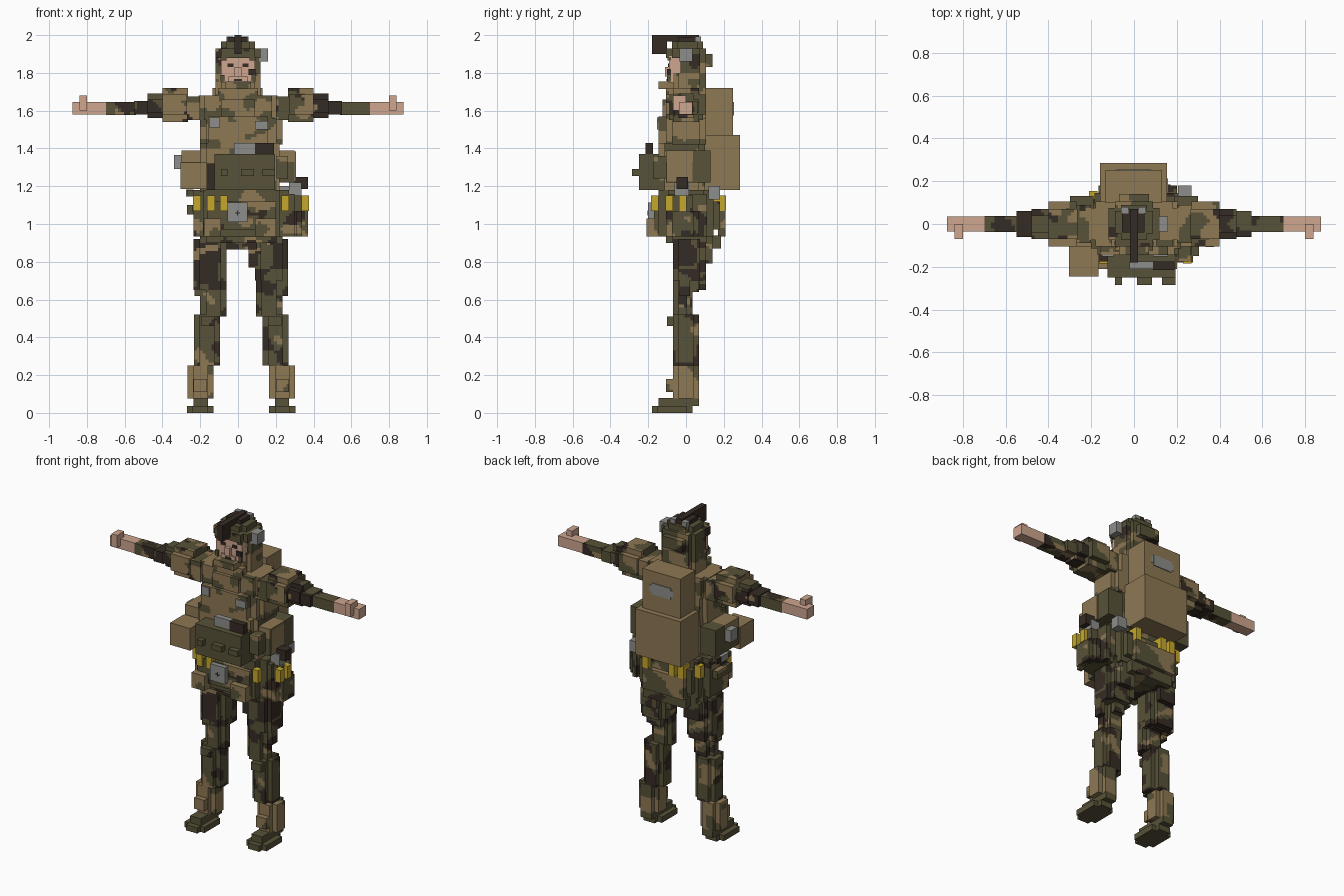
import bpy, bmesh
from mathutils import Vector, noise

if "Cube" in bpy.data.objects:
    bpy.data.objects.remove(bpy.data.objects["Cube"])

# Flat colours
COLOURS = {"olive": (0.096, 0.084, 0.040), "tan": (0.268, 0.188, 0.088),
           "dark_brown": (0.036, 0.024, 0.017), "skin": (0.620, 0.380, 0.275),
           "yellow": (0.560, 0.390, 0.027), "grey": (0.268, 0.268, 0.258)}
NAMES = list(COLOURS)
MATS = []
for name, rgb in COLOURS.items():
    m = bpy.data.materials.new(name)
    m.use_nodes = True
    m.diffuse_color = (*rgb, 1)
    bsdf = m.node_tree.nodes["Principled BSDF"]
    bsdf.inputs["Base Color"].default_value = (*rgb, 1)
    bsdf.inputs["Roughness"].default_value = 0.9
    MATS.append(m)

CELL = 0.0155


def camo(base, patch, level=0.15, second=None, level2=0.3):
    """Blotches of one or two colours over a base, chosen by position."""
    def rule(p):
        if noise.noise(Vector((p.x * 9, p.y * 9, p.z * 11))) > level:
            return patch
        if second and noise.noise(Vector((p.x * 8 + 31, p.y * 8 + 7, p.z * 13))) > level2:
            return second
        return base
    return rule


UNIFORM = camo("olive", "dark_brown", 0.13, "tan", 0.33)
DARK_UNIFORM = camo("dark_brown", "olive", 0.08, "tan", 0.40)
VEST = camo("tan", "olive", 0.20)
BELT = camo("olive", "dark_brown", 0.32, "tan", 0.28)
BOOT = camo("tan", "olive", 0.28)
HELMET = camo("olive", "tan", 0.25, "dark_brown", 0.22)


def add_box(bm, b, paint):
    lo, hi = Vector(b[0::2]), Vector(b[1::2])
    size = hi - lo
    for axis in range(3):
        u, v = (axis + 1) % 3, (axis + 2) % 3
        nu, nv = [max(1, round(size[k] / CELL)) if callable(paint) else 1 for k in (u, v)]
        for end in (0, 1):
            def corner(i, j):
                p = Vector((0, 0, 0))
                p[axis] = hi[axis] if end else lo[axis]
                p[u] = lo[u] + size[u] * i / nu
                p[v] = lo[v] + size[v] * j / nv
                return bm.verts.new(p)
            grid = [[corner(i, j) for j in range(nv + 1)] for i in range(nu + 1)]
            for i in range(nu):
                for j in range(nv):
                    q = [grid[i][j], grid[i + 1][j], grid[i + 1][j + 1], grid[i][j + 1]]
                    f = bm.faces.new(q if end else q[::-1])
                    c = f.calc_center_median()
                    f.material_index = NAMES.index(paint(c) if callable(paint) else paint)


def stepped(x0, x1, y0, y1, z0, z1, d=0.03):
    """Two crossing boxes, giving an upright block with notched corners."""
    return (x0, x1, y0 + d, y1 - d, z0, z1), (x0 + d, x1 - d, y0, y1, z0, z1)


def part(name, paint, *boxes):
    """One object from boxes given as x0, x1, y0, y1, z0, z1."""
    mesh = bpy.data.meshes.new(name)
    total = bmesh.new()
    for b in boxes:
        bm = bmesh.new()
        add_box(bm, b, paint)
        bmesh.ops.remove_doubles(bm, verts=bm.verts, dist=1e-5)
        tmp = bpy.data.meshes.new("tmp")
        bm.to_mesh(tmp)
        bm.free()
        total.from_mesh(tmp)
        bpy.data.meshes.remove(tmp)
    total.to_mesh(mesh)
    total.free()
    for m in MATS:
        mesh.materials.append(m)
    bpy.context.collection.objects.link(bpy.data.objects.new(name, mesh))


def pair(name, paint, *boxes, centre=0.0):
    """The same part on both sides of the plane x = centre."""
    part("left_" + name, paint, *boxes)
    c = 2 * centre
    part("right_" + name, paint, *[(c - b[1], c - b[0], *b[2:]) for b in boxes])


# Thighs, each with its own stance
part("right_thigh", lambda p: (DARK_UNIFORM if p.y < 0.02 and p.z > 0.64 else UNIFORM)(p),
     *stepped(-0.235, -0.06, -0.07, 0.105, 0.65, 0.92), (-0.19, -0.08, 0.105, 0.14, 0.79, 0.90))
part("left_thigh", lambda p: (DARK_UNIFORM if p.y < 0.06 and p.z > 0.77 else UNIFORM)(p),
     *stepped(0.09, 0.265, -0.07, 0.105, 0.70, 0.92),
     (0.055, 0.09, -0.035, 0.07, 0.77, 0.92), (0.11, 0.22, 0.105, 0.14, 0.79, 0.90))

# Lower legs, stepped from knee to ankle
MID = 0.0175
pair("knee", UNIFORM, *stepped(0.095, 0.235, -0.07, 0.035, 0.51, 0.70),
     (0.235, 0.265, -0.035, 0.02, 0.62, 0.70), (0.13, 0.20, 0.03, 0.07, 0.64, 0.70), centre=MID)
pair("shin", UNIFORM, *stepped(0.13, 0.268, -0.07, 0.07, 0.25, 0.52),
     (0.16, 0.23, -0.10, -0.07, 0.46, 0.51), centre=MID)
pair("boot", BOOT, *stepped(0.165, 0.302, -0.07, 0.07, 0.075, 0.25),
     (0.20, 0.27, -0.105, -0.07, 0.11, 0.18), centre=MID)
pair("foot", "olive", *stepped(0.165, 0.305, -0.18, 0.035, 0, 0.036),
     (0.195, 0.27, -0.145, 0.07, 0.036, 0.08), centre=MID)

# Hips and seat
part("hips", UNIFORM, *stepped(-0.20, 0.235, -0.105, 0.14, 0.90, 0.98),
     (-0.06, 0.10, -0.07, 0.10, 0.865, 0.91), (-0.13, 0.17, 0.08, 0.185, 0.87, 0.94))

# Belt skirt with stepped pouches
part("belt", BELT, *stepped(-0.235, 0.27, -0.145, 0.145, 0.935, 1.18, 0.05),
     (-0.165, 0.20, -0.17, 0.18, 0.97, 1.12), (-0.27, -0.23, -0.07, 0.07, 1.05, 1.10),
     (-0.27, -0.23, -0.07, 0.07, 1.15, 1.18), (0.27, 0.30, -0.09, 0.11, 0.935, 1.16))
part("belt_pouches", camo("olive", "tan", 0.0), (-0.13, 0.16, 0.17, 0.21, 0.935, 1.07),
     (-0.18, -0.09, -0.21, -0.14, 0.935, 1.03), (0.09, 0.20, -0.21, -0.14, 0.935, 1.03))
part("holster", BELT, *stepped(0.28, 0.37, -0.105, 0.07, 0.935, 1.07), (0.30, 0.35, -0.07, 0.035, 1.07, 1.15))
part("sidearm", "dark_brown", (0.30, 0.37, -0.05, 0.01, 1.185, 1.25))
part("sidearm_frame", "grey", (0.27, 0.335, -0.06, 0.015, 1.11, 1.22), (0.205, 0.27, 0.12, 0.18, 1.13, 1.20),
     (-0.275, -0.235, -0.035, 0.035, 1.145, 1.183))
cartridges = [(x, -0.165) for x in (-0.143, -0.075, 0.25)] + [(-0.217, -0.10), (-0.19, 0.135)]
cartridges += [(x, y) for x in (-0.11, -0.045, 0.14) for y in (0.16, 0.192)]
cartridges += [(0.355, -0.088), (0.355, -0.018)]
part("belt_cartridges", "yellow",
     *[(x - 0.02, x + 0.02, y - 0.02, y + 0.02, 1.07, 1.15) for x, y in cartridges])
part("buckle", "grey", (-0.055, 0.05, -0.20, -0.15, 1.01, 1.115))
part("buckle_mark", "dark_brown", (-0.016, 0.011, -0.203, -0.198, 1.055, 1.062),
     (-0.006, 0.001, -0.204, -0.198, 1.045, 1.072))

# Torso
part("abdomen", VEST, *stepped(-0.20, 0.22, -0.145, 0.10, 1.17, 1.43))
part("chest", VEST, *stepped(-0.20, 0.235, -0.105, 0.105, 1.42, 1.56), (-0.16, 0.16, -0.145, -0.10, 1.40, 1.57),
     *stepped(-0.21, 0.21, -0.105, 0.105, 1.55, 1.68), (-0.09, 0.09, -0.125, -0.10, 1.55, 1.66))
part("chest_patches", "grey", (-0.15, -0.095, -0.153, -0.144, 1.51, 1.565), (0.09, 0.16, -0.153, -0.144, 1.50, 1.545))

# Front panel and pouches
part("front_panel", "olive", (-0.125, 0.195, -0.25, -0.14, 1.18, 1.37),
     (-0.09, -0.055, -0.285, -0.25, 1.255, 1.29), (0.015, 0.085, -0.285, -0.25, 1.255, 1.29),
     (0.13, 0.195, -0.285, -0.25, 1.255, 1.29))
part("panel_strap", "dark_brown", (0.09, 0.19, -0.215, -0.175, 1.368, 1.43),
     (-0.165, -0.125, -0.175, -0.14, 1.18, 1.32))
part("panel_radio", "grey", (-0.02, 0.09, -0.21, -0.175, 1.365, 1.43))
part("right_front_pouch", "tan", (-0.305, -0.165, -0.245, -0.105, 1.185, 1.325))
pair("side_pouch", lambda p: "tan" if p.y < 0.035 and p.z > 1.325 else "olive",
     (0.19, 0.30, -0.105, 0.13, 1.22, 1.39))
part("left_side_flap", "tan", (0.20, 0.307, -0.10, 0.035, 1.225, 1.385))
part("left_front_pouch", BELT, (0.205, 0.265, -0.175, -0.105, 1.24, 1.36))
part("side_radio", "grey", (-0.34, -0.30, -0.03, 0.035, 1.29, 1.365))

# Backpack
part("backpack_lower", "tan", (-0.16, 0.155, 0.09, 0.285, 1.18, 1.47))
part("backpack_upper", "tan", (-0.135, 0.13, 0.10, 0.25, 1.46, 1.72))
part("backpack_patch", "grey", (-0.07, 0.065, 0.249, 0.255, 1.575, 1.645),
     (-0.085, 0.08, 0.249, 0.254, 1.59, 1.63))

# Arms held straight out
pair("shoulder", camo("olive", "tan", 0.0, "dark_brown", 0.22),
     (0.20, 0.27, -0.09, 0.09, 1.55, 1.675), (0.27, 0.40, -0.105, 0.105, 1.58, 1.685),
     (0.265, 0.40, -0.07, 0.07, 1.54, 1.72))
pair("upper_arm", DARK_UNIFORM, (0.39, 0.48, -0.07, 0.07, 1.59, 1.66), (0.39, 0.48, -0.04, 0.04, 1.56, 1.69),
     (0.48, 0.55, -0.06, 0.06, 1.58, 1.65))
pair("forearm", UNIFORM, (0.54, 0.70, -0.037, 0.037, 1.577, 1.645))
pair("hand", "skin", (0.695, 0.875, -0.036, 0.035, 1.58, 1.645), (0.80, 0.84, -0.07, 0.0, 1.60, 1.68))

# Neck scarf and head
part("scarf", VEST, *stepped(-0.12, 0.12, -0.07, 0.105, 1.67, 1.80), (-0.105, 0.105, -0.105, -0.06, 1.66, 1.72),
     (-0.07, 0.07, -0.145, -0.07, 1.715, 1.755))
part("face", "skin", (-0.09, 0.09, -0.09, 0.03, 1.75, 1.89), (-0.018, 0.018, -0.11, -0.09, 1.78, 1.83),
     (-0.05, 0.05, -0.10, -0.09, 1.752, 1.78))
part("eyes_and_mouth", "dark_brown", (-0.055, -0.025, -0.096, -0.089, 1.832, 1.85),
     (0.025, 0.055, -0.096, -0.089, 1.832, 1.85), (-0.02, 0.02, -0.104, -0.099, 1.757, 1.768),
     (0.055, 0.092, -0.10, -0.08, 1.79, 1.82))
part("cheek_guards", "olive", (-0.092, -0.072, -0.098, -0.08, 1.755, 1.79), (0.072, 0.092, -0.098, -0.08, 1.755, 1.79),
     (-0.092, -0.06, -0.098, -0.08, 1.865, 1.885), (0.06, 0.092, -0.098, -0.08, 1.865, 1.885))
part("helmet", HELMET, *stepped(-0.12, 0.12, -0.06, 0.105, 1.79, 1.93), *stepped(-0.12, 0.12, -0.105, 0.105, 1.88, 1.93),
     (-0.07, 0.07, -0.06, 0.14, 1.83, 1.90), *stepped(-0.09, 0.09, -0.075, 0.09, 1.92, 1.965))
part("helmet_crest", "dark_brown", (-0.055, 0.05, -0.04, 0.07, 1.96, 1.99),
     (-0.018, 0.018, -0.105, 0.07, 1.965, 2.0), (-0.018, 0.018, -0.18, -0.10, 1.90, 2.0))
part("helmet_fittings", "grey", (0.11, 0.16, -0.035, 0.035, 1.86, 1.93),
     (-0.06, -0.025, 0.05, 0.08, 1.95, 1.992), (0.02, 0.055, 0.05, 0.08, 1.95, 1.992))
